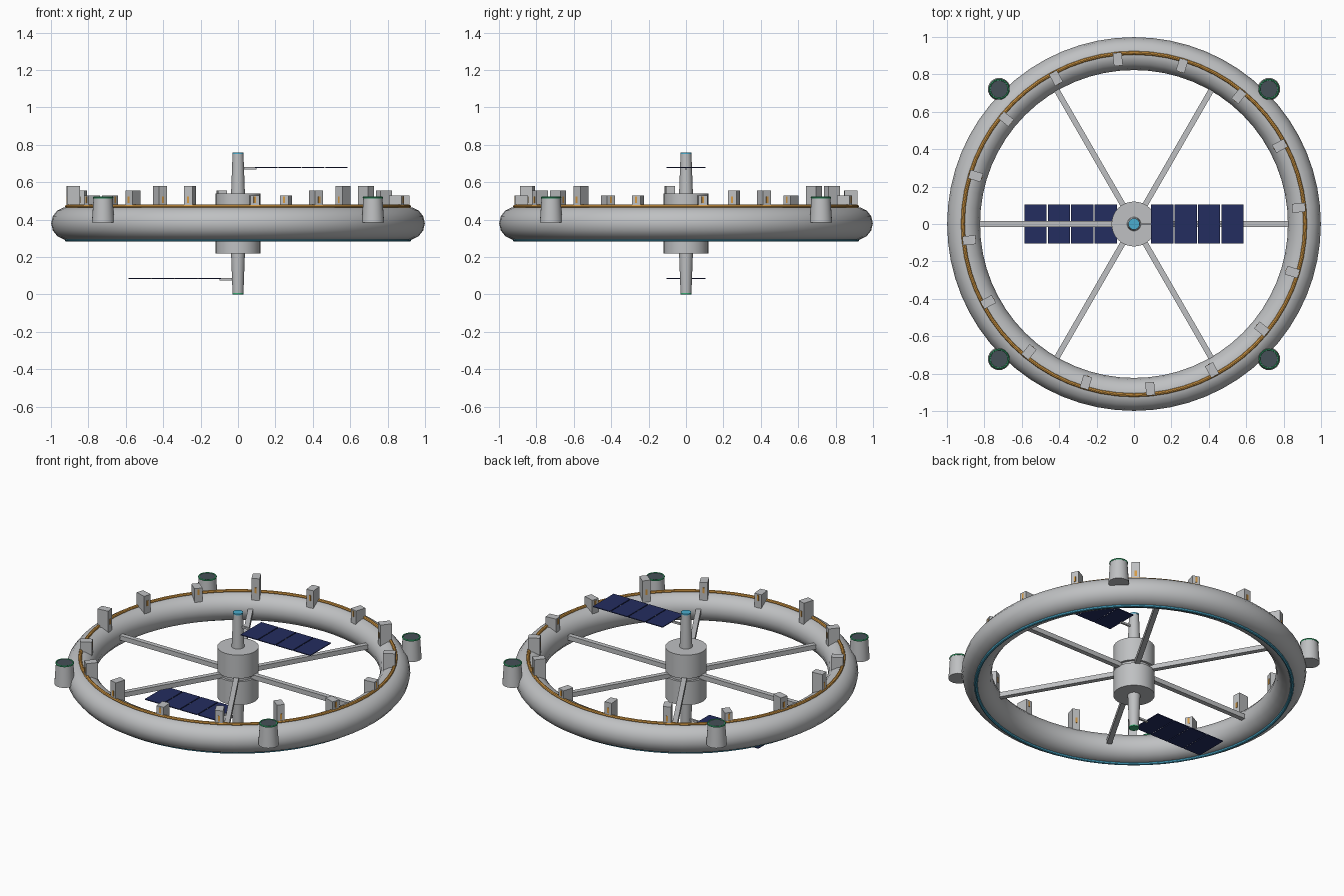
import bpy, math
from mathutils import Matrix, Vector

if "Cube" in bpy.data.objects:
    bpy.data.objects.remove(bpy.data.objects["Cube"])


def material(name, rgb):
    m = bpy.data.materials.new(name)
    m.diffuse_color = (*rgb, 1)
    m.use_nodes = True
    m.node_tree.nodes["Principled BSDF"].inputs["Base Color"].default_value = m.diffuse_color
    return m


HULL = material("hull_grey", (0.52, 0.53, 0.54))
ORANGE = material("amber", (0.68, 0.33, 0.06))
CYAN = material("cyan", (0.07, 0.42, 0.62))
GREEN = material("green", (0.04, 0.42, 0.17))
DARK = material("dark_slate", (0.06, 0.08, 0.095))
NAVY = material("panel_navy", (0.017, 0.026, 0.115))
MID = 0.38  # height of the ring plane


def finish(name, mat, smooth=True):
    o = bpy.context.object
    o.name = name
    o.data.materials.append(mat)
    if smooth:
        bpy.ops.object.shade_smooth_by_angle(angle=math.radians(35))
    return o


def torus(name, mat, major, minor, loc, nmaj, nmin):
    bpy.ops.mesh.primitive_torus_add(major_radius=major, minor_radius=minor, location=loc,
                                     major_segments=nmaj, minor_segments=nmin)
    return finish(name, mat)


def cone(name, mat, r0, r1, z0, z1, x=0, y=0, n=32):
    bpy.ops.mesh.primitive_cone_add(vertices=n, radius1=r0, radius2=r1, depth=z1 - z0,
                                    location=(x, y, (z0 + z1) / 2))
    return finish(name, mat)


def box(name, mat, size, centre, angle=0.0):
    # centre is given before turning by angle about the z axis
    bpy.ops.mesh.primitive_cube_add(size=1)
    o = finish(name, mat, False)
    o.data.transform(Matrix.Rotation(angle, 4, 'Z') @ Matrix.Translation(Vector(centre))
                     @ Matrix.Diagonal((*size, 1)))
    return o


# Habitat ring with its light strips
torus("habitat_ring", HULL, 0.911, 0.088, (0, 0, MID), 64, 14)
torus("upper_light_strip", ORANGE, 0.915, 0.010, (0, 0, 0.470), 64, 8)
torus("lower_light_strip", CYAN, 0.917, 0.010, (0, 0, 0.292), 64, 8)

# Hub drums, neck and spires
cone("hub_upper_drum", HULL, 0.12, 0.12, 0.39, 0.54)
cone("hub_lower_drum", HULL, 0.12, 0.12, 0.22, 0.37)
cone("hub_neck", HULL, 0.105, 0.105, 0.36, 0.40)
cone("upper_spire", HULL, 0.037, 0.029, 0.54, 0.755, n=24)
cone("lower_spire", HULL, 0.029, 0.037, 0.004, 0.22, n=24)
cone("upper_beacon", CYAN, 0.03, 0.03, 0.752, 0.76, n=24)
cone("lower_beacon", GREEN, 0.03, 0.03, 0.0, 0.007, n=24)

# Spokes
for i in range(6):
    box(f"spoke_{i}", HULL, (0.76, 0.03, 0.03), (0.46, 0, MID), i * math.pi / 3)

# Deck modules around the ring, in three repeating heights, with windows
for i in range(16):
    a = math.radians(5.625 + 22.5 * i)
    top = 0.53 + 0.025 * (i % 3)
    box(f"module_{i}", HULL, (0.07, 0.048, top - 0.44), (0.885, 0, (top + 0.44) / 2), a)
    box(f"module_window_{i}", ORANGE, (0.074, 0.012, 0.035), (0.885, 0, 0.505), a)

# Docking pods on the diagonals
for i in range(4):
    a = math.radians(45 + 90 * i)
    x, y = 1.02 * math.cos(a), 1.02 * math.sin(a)
    cone(f"pod_{i}", HULL, 0.06, 0.051, 0.385, 0.517, x, y, 24)
    torus(f"pod_rim_{i}", GREEN, 0.05, 0.005, (x, y, 0.518), 24, 6)
    cone(f"pod_port_{i}", DARK, 0.049, 0.049, 0.512, 0.520, x, y, 24)

# Solar wings: upper one to +x, lower one to -x
for side, z, name in ((1, 0.678, "upper"), (-1, 0.085, "lower")):
    box(f"{name}_wing_boom", HULL, (0.08, 0.012, 0.012), (side * 0.06, 0, z - 0.004))
    box(f"{name}_wing_spine", HULL, (0.48, 0.006, 0.003), (side * 0.34, 0, z))
    for k in range(4):
        box(f"{name}_solar_panel_{k}", NAVY, (0.119, 0.21, 0.005),
            (side * (0.151 + 0.125 * k), 0, z))
